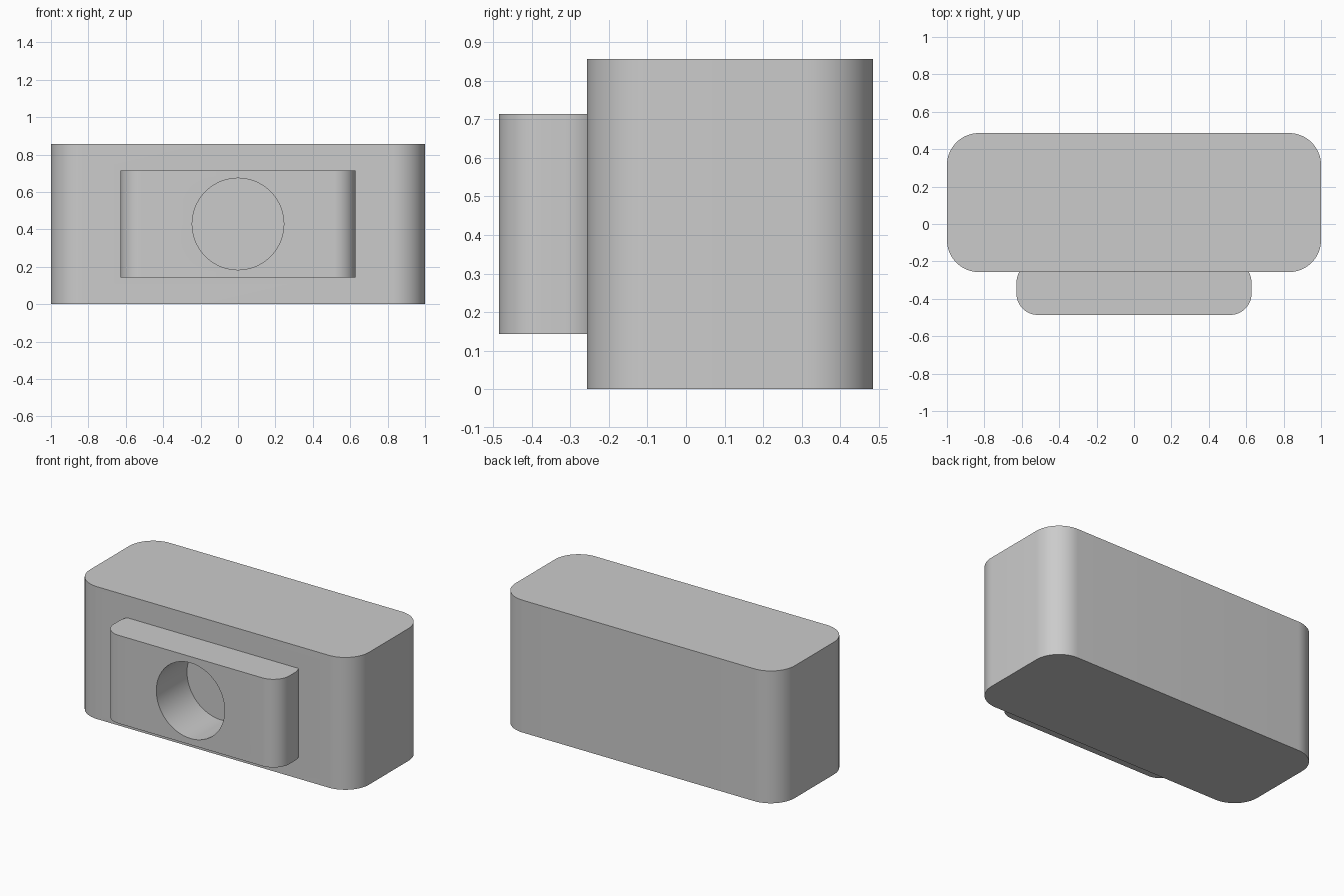
import bpy, bmesh
from math import pi, cos, sin, radians

cube = bpy.data.objects.get("Cube")
if cube:
    bpy.data.objects.remove(cube, do_unlink=True)

grey = bpy.data.materials.new("plain grey")
grey.use_nodes = True
colour = (0.6, 0.6, 0.6, 1)
grey.diffuse_color = colour
grey.node_tree.nodes["Principled BSDF"].inputs["Base Color"].default_value = colour


def prism(name, outline, offset, depth_axis):
    """Extrude a closed outline of 3D points along a vector."""
    bm = bmesh.new()
    face = bm.faces.new([bm.verts.new(p) for p in outline])
    top = bmesh.ops.extrude_face_region(bm, geom=[face])["geom"]
    verts = [v for v in top if isinstance(v, bmesh.types.BMVert)]
    shift = [0, 0, 0]
    shift[depth_axis] = offset
    bmesh.ops.translate(bm, verts=verts, vec=shift)
    bmesh.ops.recalc_face_normals(bm, faces=bm.faces)
    mesh = bpy.data.meshes.new(name)
    bm.to_mesh(mesh)
    bm.free()
    mesh.materials.append(grey)
    obj = bpy.data.objects.new(name, mesh)
    bpy.context.collection.objects.link(obj)
    return obj


def rounded_block(name, width, y0, y1, z0, z1, radius, steps=16):
    """Upright block with four rounded vertical edges."""
    hx, hy, cy = width / 2 - radius, (y1 - y0) / 2 - radius, (y0 + y1) / 2
    outline = []
    for quarter, (sx, sy) in enumerate([(1, 1), (-1, 1), (-1, -1), (1, -1)]):
        for i in range(steps + 1):
            a = (quarter + i / steps) * pi / 2
            outline.append((sx * hx + radius * cos(a), cy + sy * hy + radius * sin(a), z0))
    return prism(name, outline, z1 - z0, 2)


def combine(target, tool, operation):
    mod = target.modifiers.new(operation.title(), "BOOLEAN")
    mod.operation, mod.object, mod.solver = operation, tool, "EXACT"
    bpy.context.view_layer.objects.active = target
    bpy.ops.object.modifier_apply(modifier=mod.name)
    bpy.data.objects.remove(tool, do_unlink=True)


# Main block with the raised front plate, whose rear corners sink into it
body = rounded_block("body", 2, -0.257, 0.486, 0, 0.857, 0.171)
plate = rounded_block("front_plate", 1.257, -0.486, -0.2, 0.143, 0.714, 0.114)
combine(body, plate, "UNION")

# Blind round hole through the plate into the block
segments, hole_radius = 64, 0.245
ring = [(hole_radius * cos(2 * pi * i / segments), -0.6,
         0.4285 + hole_radius * sin(2 * pi * i / segments)) for i in range(segments)]
combine(body, prism("hole_cutter", ring, 0.428, 1), "DIFFERENCE")

bpy.ops.object.select_all(action="DESELECT")
body.select_set(True)
bpy.context.view_layer.objects.active = body
bpy.ops.object.shade_smooth_by_angle(angle=radians(30))
